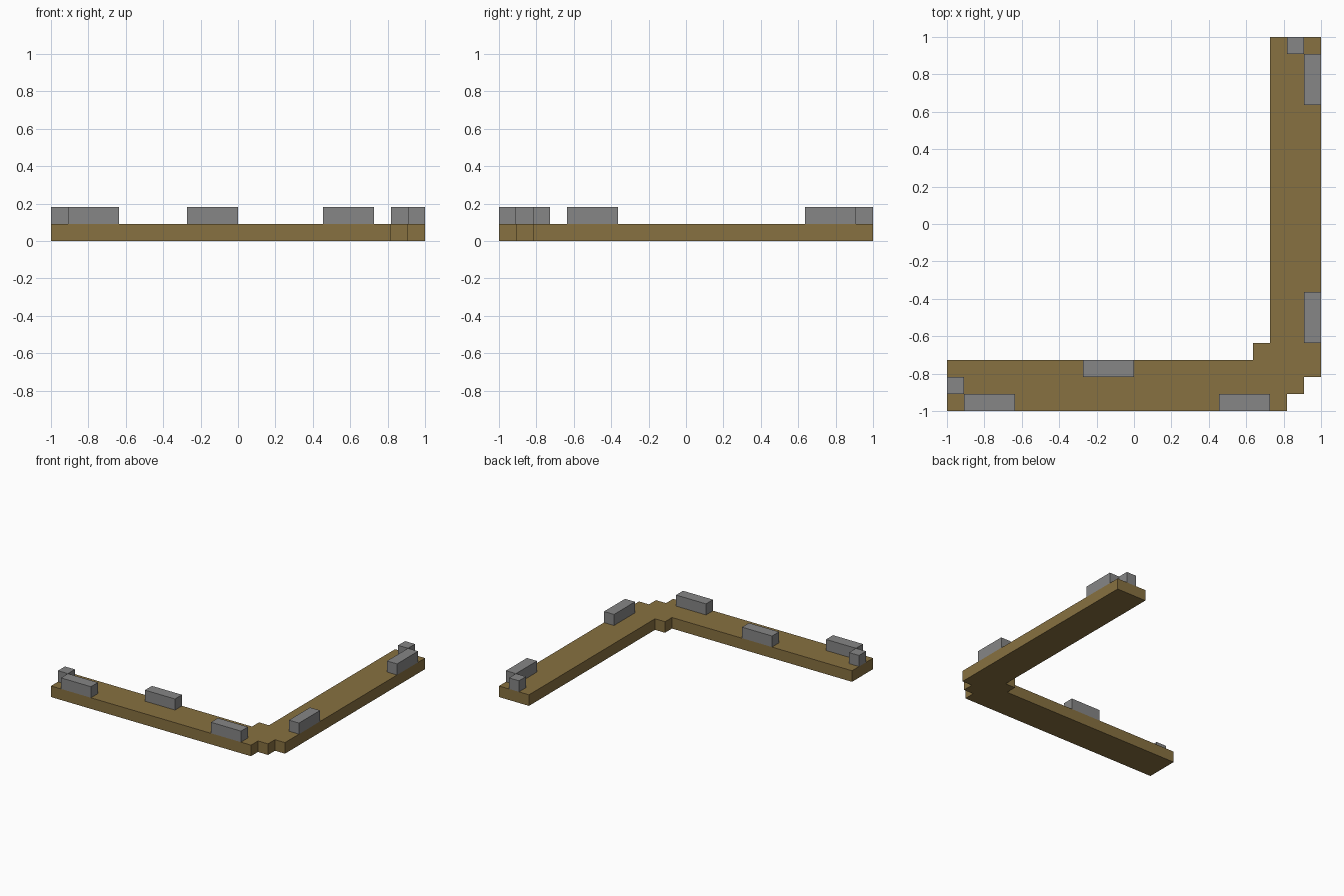
import bpy
import bmesh

cube = bpy.data.objects.get("Cube")
if cube:
    bpy.data.objects.remove(cube, do_unlink=True)

U = 1 / 11  # one building unit


def material(name, rgb):
    mat = bpy.data.materials.new(name)
    mat.use_nodes = True
    colour = (*rgb, 1)
    mat.diffuse_color = colour
    mat.node_tree.nodes["Principled BSDF"].inputs["Base Color"].default_value = colour
    return mat


def slab(name, outline, bottom, mat):
    """Extrude a plan outline, given in units, up by one unit."""
    bm = bmesh.new()
    face = bm.faces.new([bm.verts.new((x * U, y * U, bottom * U)) for x, y in outline])
    top = bmesh.ops.extrude_face_region(bm, geom=[face])["geom"]
    verts = [v for v in top if isinstance(v, bmesh.types.BMVert)]
    bmesh.ops.translate(bm, verts=verts, vec=(0, 0, U))
    bmesh.ops.recalc_face_normals(bm, faces=bm.faces)
    mesh = bpy.data.meshes.new(name)
    bm.to_mesh(mesh)
    bm.free()
    mesh.materials.append(mat)
    obj = bpy.data.objects.new(name, mesh)
    bpy.context.collection.objects.link(obj)


def block(name, x, y, width, depth):
    outline = [(x, y), (x + width, y), (x + width, y + depth), (x, y + depth)]
    slab(name, outline, 1, stone)


wood = material("brown wood", (0.245, 0.164, 0.052))
stone = material("grey stone", (0.24, 0.24, 0.24))

# L-shaped walkway with a stepped corner
slab("walkway", [(-11, -11), (9, -11), (9, -10), (10, -10), (10, -9), (11, -9),
                 (11, 11), (8, 11), (8, -7), (7, -7), (7, -8), (-11, -8)], 0, wood)

# Long parapet blocks along the front arm
for name, x, y in [("front_outer_left", 5, -11), ("front_outer_right", -10, -11),
                   ("front_inner", -3, -9)]:
    block(name + "_parapet", x, y, 3, 1)

# Long parapet blocks along the side arm
for name, y in [("side_front", -7), ("side_back", 7)]:
    block(name + "_parapet", 10, y, 1, 3)

# Small end posts
block("front_arm_end_post", -11, -10, 1, 1)
block("side_arm_end_post", 9, 10, 1, 1)
